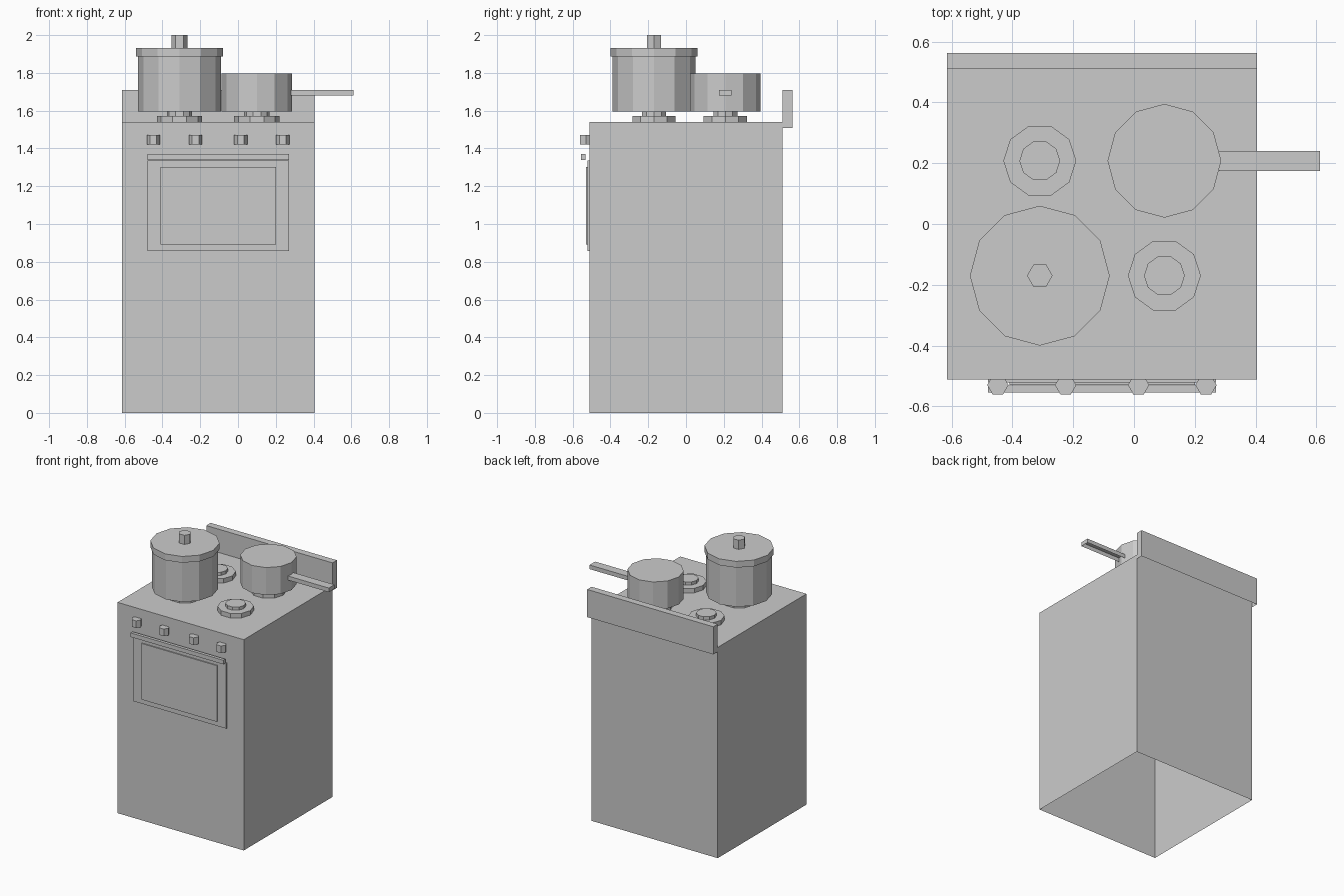
import bpy, bmesh
from math import cos, sin, pi

if "Cube" in bpy.data.objects:
    bpy.data.objects.remove(bpy.data.objects["Cube"])


def finish(name, bm):
    bmesh.ops.recalc_face_normals(bm, faces=bm.faces)
    me = bpy.data.meshes.new(name)
    bm.to_mesh(me)
    bm.free()
    ob = bpy.data.objects.new(name, me)
    bpy.context.collection.objects.link(ob)
    return ob


def box(name, x, y, z, open_bottom=False):
    """Box from (min, max) ranges, optionally without its underside."""
    bm = bmesh.new()
    bmesh.ops.create_cube(bm, size=1)
    for v in bm.verts:
        v.co = [r[0] if c < 0 else r[1] for c, r in zip(v.co, (x, y, z))]
    finish_bm = bm
    ob = finish(name, finish_bm)
    if open_bottom:
        bm = bmesh.new()
        bm.from_mesh(ob.data)
        bmesh.ops.delete(bm, geom=[f for f in bm.faces if f.normal.z < -0.9],
                         context='FACES_ONLY')
        bm.to_mesh(ob.data)
        bm.free()
    return ob


def turned(name, cx, cy, profile, sides, closed_bottom=False):
    """Faceted turned part: (radius, z) profile from bottom up, capped on top."""
    bm = bmesh.new()
    rings = [[bm.verts.new((cx + r * cos(2 * pi * i / sides),
                            cy + r * sin(2 * pi * i / sides), z))
              for i in range(sides)] for r, z in profile]
    for a, b in zip(rings, rings[1:]):
        for i in range(sides):
            j = (i + 1) % sides
            bm.faces.new((a[i], a[j], b[j], b[i]))
    bm.faces.new(rings[-1])
    if closed_bottom:
        bm.faces.new(rings[0][::-1])
    ob = finish(name, bm)
    # Open shells: make sure the top cap looks upward
    if ob.data.polygons[sides * (len(profile) - 1)].normal.z < 0:
        ob.data.flip_normals()
    return ob


# Cabinet (hollow from below) and splashback
box("stove_body", (-0.615, 0.405), (-0.512, 0.512), (0, 1.54), True)
box("back_guard", (-0.615, 0.405), (0.512, 0.563), (1.508, 1.71), True)

# Oven door, window and handle bar
box("oven_door", (-0.48, 0.27), (-0.522, -0.512), (0.858, 1.335))
box("oven_window", (-0.41, 0.20), (-0.53, -0.522), (0.892, 1.302))
box("oven_handle", (-0.48, 0.27), (-0.555, -0.532), (1.34, 1.37))

# Control knobs
for i, x in enumerate((-0.448, -0.225, 0.015, 0.237)):
    turned(f"control_knob_{i + 1}", x, -0.53, [(0.035, 1.42), (0.035, 1.472)], 6, True)

# Burners
for x in (-0.31, 0.10):
    for y in (-0.17, 0.208):
        side = ("left" if x < 0 else "right") + ("_front" if y < 0 else "_back")
        turned("burner_" + side, x, y,
               [(0.12, 1.54), (0.12, 1.573), (0.067, 1.573), (0.067, 1.596)], 10)

# Stock pot with lid and lid knob
turned("stock_pot", -0.31, -0.17,
       [(0.22, 1.596), (0.22, 1.887), (0.23, 1.887), (0.23, 1.933)], 12)
turned("lid_knob", -0.31, -0.17, [(0.042, 1.933), (0.042, 2.0)], 6)

# Saucepan and its handle
turned("saucepan", 0.10, 0.208, [(0.187, 1.596), (0.187, 1.797)], 12)
box("saucepan_handle", (0.28, 0.612), (0.175, 0.24), (1.68, 1.71), True)
